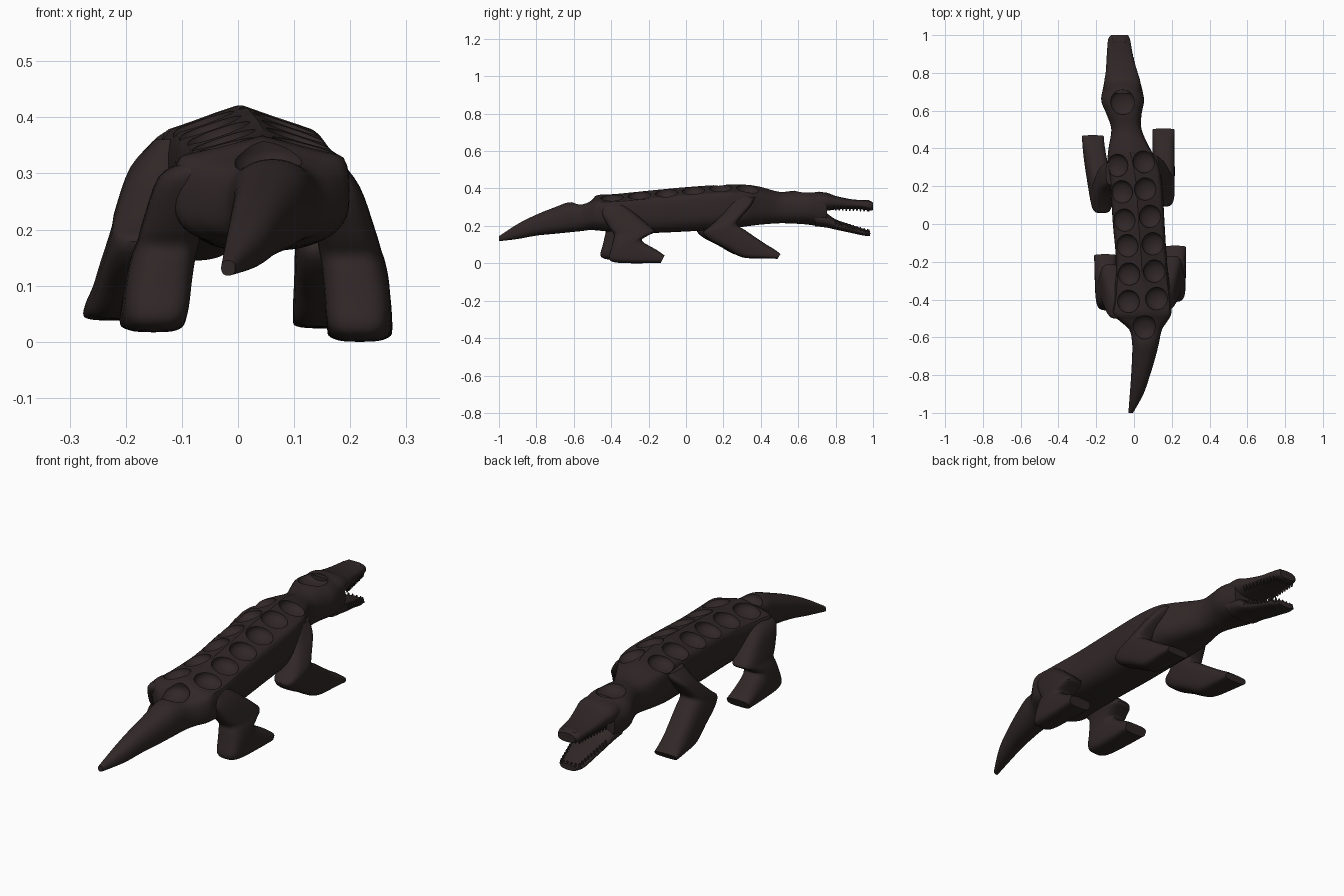
import bpy, bmesh, math
from mathutils import Vector
from mathutils.bvhtree import BVHTree

if "Cube" in bpy.data.objects:
    bpy.data.objects.remove(bpy.data.objects["Cube"])

wood = bpy.data.materials.new("dark brown wood")
wood.diffuse_color = (0.030, 0.020, 0.020, 1)
wood.use_nodes = True
wood.node_tree.nodes["Principled BSDF"].inputs["Base Color"].default_value = wood.diffuse_color


def smooth(obj, angle=35):
    bpy.ops.object.select_all(action='DESELECT')
    obj.select_set(True)
    bpy.context.view_layer.objects.active = obj
    bpy.ops.object.shade_smooth_by_angle(angle=math.radians(angle))


def make_object(name, bm):
    bmesh.ops.recalc_face_normals(bm, faces=bm.faces)
    mesh = bpy.data.meshes.new(name)
    bm.to_mesh(mesh)
    bm.free()
    mesh.materials.append(wood)
    obj = bpy.data.objects.new(name, mesh)
    bpy.context.collection.objects.link(obj)
    smooth(obj)
    return obj


def spline(rows, steps):
    """Catmull-Rom interpolation through rows of numbers."""
    out = []
    for i in range(len(rows) - 1):
        p0, p1, p2 = rows[max(i - 1, 0)], rows[i], rows[i + 1]
        p3 = rows[min(i + 2, len(rows) - 1)]
        for k in range(steps):
            t = k / steps
            out.append([b + 0.5 * t * (c - a + t * (2 * a - 5 * b + 4 * c - d + t * (3 * (b - c) + d - a)))
                        for a, b, c, d in zip(p0, p1, p2, p3)])
    return out + [list(rows[-1])]


def power(v, p):
    return math.copysign(abs(v) ** p, v)


def skin(bm, rings):
    """Closed surface through rings of points."""
    loops = [[bm.verts.new(p) for p in ring] for ring in rings]
    n = len(loops[0])
    for a, b in zip(loops, loops[1:]):
        for k in range(n):
            j = (k + 1) % n
            bm.faces.new((a[k], a[j], b[j], b[k]))
    bm.faces.new(loops[0][::-1])
    bm.faces.new(loops[-1])


def loft(name, rows, ring, steps=4, sides=40):
    bm = bmesh.new()
    skin(bm, [[ring(row, 2 * math.pi * k / sides) for k in range(sides)] for row in spline(rows, steps)])
    return make_object(name, bm)


def trunk_ring(row, t):
    # row: y, left x, right x, bottom z, top z, roof amount
    y, x0, x1, z0, z1, roof = row
    p = 0.85 - 0.2 * roof
    u, v = power(math.cos(t), p), power(math.sin(t), p)
    if v > 0:
        v += (min(v, 1 - 0.40 * abs(u)) - v) * max(0, min(1, roof))
    return ((x0 + x1) / 2 + u * (x1 - x0) / 2, y, (z0 + z1) / 2 + v * (z1 - z0) / 2)


def leg_ring(row, t):
    # row: back y, back z, front y, front z, x, half width
    yb, zb, yf, zf, x, w = row
    c, s = power(math.cos(t), 0.6), power(math.sin(t), 0.6)
    return (x + w * s, (yb + yf) / 2 + c * (yf - yb) / 2, (zb + zf) / 2 + c * (zf - zb) / 2)


# Tail, torso, neck and skull in one sweep
body = loft("body", [
    (-1.0, -0.03, -0.005, 0.118, 0.145, 0),
    (-0.9, -0.022, 0.05, 0.13, 0.21, 0),
    (-0.8, -0.015, 0.085, 0.148, 0.26, 0),
    (-0.7, -0.01, 0.115, 0.158, 0.30, 0),
    (-0.63, -0.01, 0.132, 0.165, 0.325, 0.1),
    (-0.56, -0.025, 0.148, 0.172, 0.325, 0.3),
    (-0.51, -0.08, 0.18, 0.178, 0.342, 0.7),
    (-0.47, -0.115, 0.198, 0.175, 0.365, 1),
    (-0.38, -0.105, 0.195, 0.168, 0.37, 1),
    (-0.2, -0.095, 0.175, 0.162, 0.388, 1),
    (0.0, -0.112, 0.162, 0.17, 0.407, 1),
    (0.2, -0.125, 0.15, 0.182, 0.42, 1),
    (0.32, -0.14, 0.128, 0.197, 0.42, 1),
    (0.4, -0.135, 0.085, 0.207, 0.408, 0.8),
    (0.5, -0.12, 0.04, 0.214, 0.382, 0.2),
    (0.58, -0.145, 0.04, 0.212, 0.388, 0),
    (0.65, -0.173, 0.053, 0.207, 0.388, 0),
    (0.71, -0.166, 0.044, 0.198, 0.383, 0),
    (0.755, -0.156, 0.032, 0.193, 0.376, 0)], trunk_ring)

# Open jaws
loft("upper_jaw", [
    (0.69, -0.155, 0.035, 0.27, 0.38, 0),
    (0.75, -0.158, 0.034, 0.28, 0.378, 0),
    (0.80, -0.150, 0.02, 0.287, 0.36, 0.1),
    (0.88, -0.145, -0.004, 0.291, 0.343, 0.2),
    (0.94, -0.141, -0.014, 0.289, 0.338, 0.2),
    (0.98, -0.136, -0.022, 0.282, 0.336, 0.1),
    (1.0, -0.122, -0.032, 0.284, 0.325, 0)], trunk_ring)
loft("lower_jaw", [
    (0.69, -0.155, 0.035, 0.198, 0.285, 0),
    (0.75, -0.154, 0.03, 0.191, 0.268, 0),
    (0.80, -0.147, 0.015, 0.18, 0.235, 0),
    (0.88, -0.142, -0.006, 0.163, 0.207, 0),
    (0.95, -0.137, -0.018, 0.148, 0.183, 0),
    (0.985, -0.12, -0.034, 0.145, 0.172, 0)], trunk_ring)


# Teeth along both sides and the tip of each jaw
def teeth(name, z_at, direction):
    spots = [(-0.108 + 0.021 * i, 0.977) for i in range(4)]
    for i in range(10):
        for side in (-1, 1):
            spots.append((-0.066 - 0.0013 * i + side * (0.075 - 0.0031 * i), 0.80 + 0.019 * i))
    bm = bmesh.new()
    for x, y in spots:
        made = bmesh.ops.create_cone(bm, cap_ends=True, segments=8, radius1=0.009,
                                     radius2=0.003, depth=0.024)["verts"]
        for v in made:
            v.co = Vector((x + v.co.x, y + v.co.y, z_at(y) + direction * v.co.z))
    make_object(name, bm)


teeth("upper_teeth", lambda y: 0.294 - 0.03 * (y - 0.8), -1)
teeth("lower_teeth", lambda y: 0.219 - 0.28 * (y - 0.8), 1)


# Brow and nostril bumps
def bump(name, x, y, z, sx, sy, sz):
    bm = bmesh.new()
    bmesh.ops.create_uvsphere(bm, u_segments=20, v_segments=12, radius=1)
    for v in bm.verts:
        v.co = Vector((x + sx * v.co.x, y + sy * v.co.y, z + sz * v.co.z))
    make_object(name, bm)


for side, label in ((-1, "left"), (1, "right")):
    bump(label + "_brow", -0.063 + side * 0.062, 0.745, 0.350, 0.02, 0.04, 0.015)
    bump(label + "_nostril", -0.078 + side * 0.025, 0.97, 0.33, 0.015, 0.018, 0.008)

# Legs: side outline as back/front pairs, with x per leg
FRONT = [(0.24, 0.355, 0.37, 0.355), (0.21, 0.28, 0.345, 0.305), (0.13, 0.20, 0.285, 0.235),
         (0.092, 0.165, 0.275, 0.205), (0.125, 0.125, 0.315, 0.178), (0.21, 0.08, 0.37, 0.14),
         (0.30, 0.032, 0.43, 0.10), (0.40, 0.026, 0.475, 0.073), (0.49, 0.024, 0.505, 0.05)]
HIND = [(-0.45, 0.335, -0.355, 0.338), (-0.455, 0.27, -0.29, 0.28), (-0.41, 0.19, -0.2, 0.205),
        (-0.385, 0.155, -0.168, 0.17), (-0.39, 0.125, -0.2, 0.15), (-0.40, 0.08, -0.235, 0.128),
        (-0.412, 0.025, -0.225, 0.11), (-0.375, 0.004, -0.19, 0.09), (-0.27, 0.0, -0.15, 0.067),
        (-0.135, 0.002, -0.115, 0.042)]


def leg(name, outline, xs, dy, dz, sink):
    rows = []
    for i, (yb, zb, yf, zf) in enumerate(outline):
        width = 0.043 if i == 0 else min(0.051 + 0.0015 * i, 0.058)
        lift = dz - (sink if i == 0 else 0)
        rows.append((yb + dy, zb + lift, yf + dy, zf + lift, xs[i], width))
    return loft(name, rows, leg_ring, sides=32)


legs = [
    leg("front_right_leg", FRONT, (0.085, 0.115, 0.15, 0.158, 0.158, 0.158, 0.156, 0.156, 0.156), 0, 0, 0),
    leg("front_left_leg", FRONT, (-0.105, -0.14, -0.165, -0.17, -0.178, -0.19, -0.203, -0.213, -0.218),
        -0.035, 0.014, 0.008),
    leg("hind_right_leg", HIND, (0.135, 0.165, 0.191, 0.2, 0.206, 0.211, 0.214, 0.216, 0.217, 0.217), 0, 0, 0.008),
    leg("hind_left_leg", HIND, (-0.06, -0.09, -0.116, -0.124, -0.132, -0.139, -0.144, -0.148, -0.151, -0.153),
        -0.045, 0.017, 0.035),
]

# Round hollows: two rows along the back, one on the head, one on the tail
pits = [(-0.09, 0.31, 0.06), (-0.065, 0.17, 0.06), (-0.052, 0.02, 0.06), (-0.036, -0.115, 0.06),
        (-0.027, -0.265, 0.06), (-0.03, -0.41, 0.06), (0.053, 0.33, 0.06), (0.06, 0.185, 0.06),
        (0.085, 0.04, 0.06), (0.10, -0.105, 0.06), (0.108, -0.25, 0.06), (0.12, -0.395, 0.06),
        (-0.06, 0.645, 0.067), (0.055, -0.545, 0.063)]
scan = bmesh.new()
scan.from_mesh(body.data)
tree = BVHTree.FromBMesh(scan)
cut = bmesh.new()
for x, y, r in pits:
    hit, normal, _, _ = tree.ray_cast(Vector((x, y, 2)), Vector((0, 0, -1)))
    turn = Vector((0, 0, 1)).rotation_difference((normal + Vector((0, 0, 0.6))).normalized())
    profile = [(r * math.sin(a * math.pi / 16), -0.036 * math.cos(a * math.pi / 16))
               for a in (0.4, 1, 2, 3, 4, 5, 6, 7, 8)] + [(r, 0.06)]
    skin(cut, [[hit + turn @ Vector((pr * math.cos(k * math.pi / 18), pr * math.sin(k * math.pi / 18), pz))
                for k in range(36)] for pr, pz in profile])
scan.free()
cutter = make_object("pit_cutter", cut)
cutter.hide_render = True
for obj in [body] + legs:
    before = len(obj.data.vertices)
    for solver in ('MANIFOLD', 'FLOAT'):
        mod = obj.modifiers.new("pits", 'BOOLEAN')
        mod.operation = 'DIFFERENCE'
        mod.solver = solver
        mod.object = cutter
        graph = bpy.context.evaluated_depsgraph_get()
        result = bpy.data.meshes.new_from_object(obj.evaluated_get(graph))
        obj.modifiers.clear()
        if len(result.vertices) not in (0, before):
            obj.data = result
            smooth(obj, 32)
            break
bpy.data.objects.remove(cutter)
